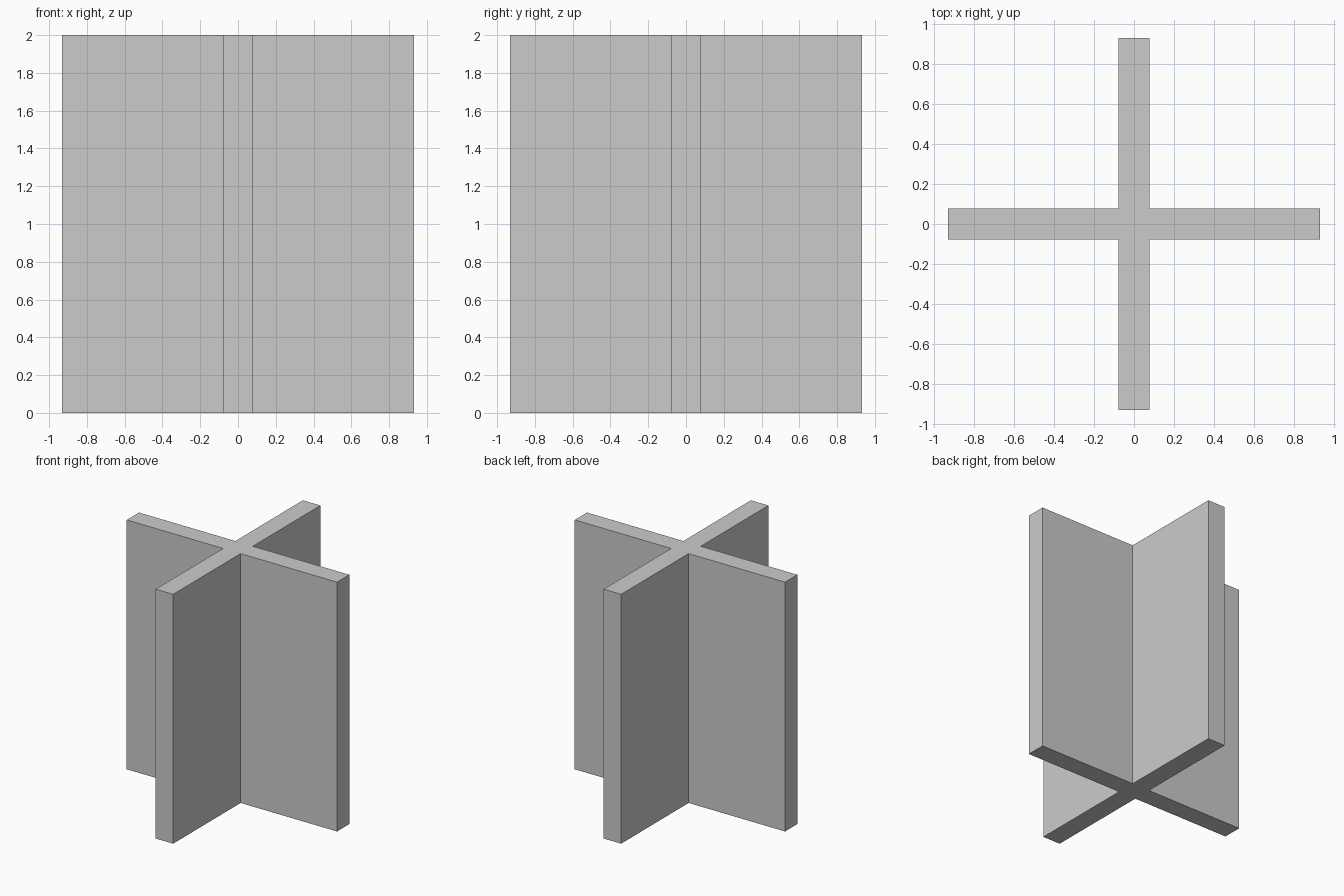
import bpy, bmesh
from mathutils import Matrix, Vector
from math import pi

if "Cube" in bpy.data.objects:
    bpy.data.objects.remove(bpy.data.objects["Cube"])

ARM = 0.933      # arm reach from centre
HALF = 0.0775    # half thickness of each wall
HEIGHT = 2.0

# Cross outline: one arm's three corners repeated by quarter turns
arm = [Vector((ARM, -HALF, 0)), Vector((ARM, HALF, 0)), Vector((HALF, HALF, 0))]
outline = [Matrix.Rotation(i * pi / 2, 3, 'Z') @ p for i in range(4) for p in arm]

# Extrude the outline into the upright cross
bm = bmesh.new()
base = bm.faces.new([bm.verts.new(p) for p in outline])
result = bmesh.ops.extrude_face_region(bm, geom=[base], use_keep_orig=True)
top = [v for v in result["geom"] if isinstance(v, bmesh.types.BMVert)]
bmesh.ops.translate(bm, verts=top, vec=(0, 0, HEIGHT))
bmesh.ops.recalc_face_normals(bm, faces=bm.faces)

mesh = bpy.data.meshes.new("cross_column")
bm.to_mesh(mesh)
bm.free()
bpy.context.collection.objects.link(bpy.data.objects.new("cross_column", mesh))
